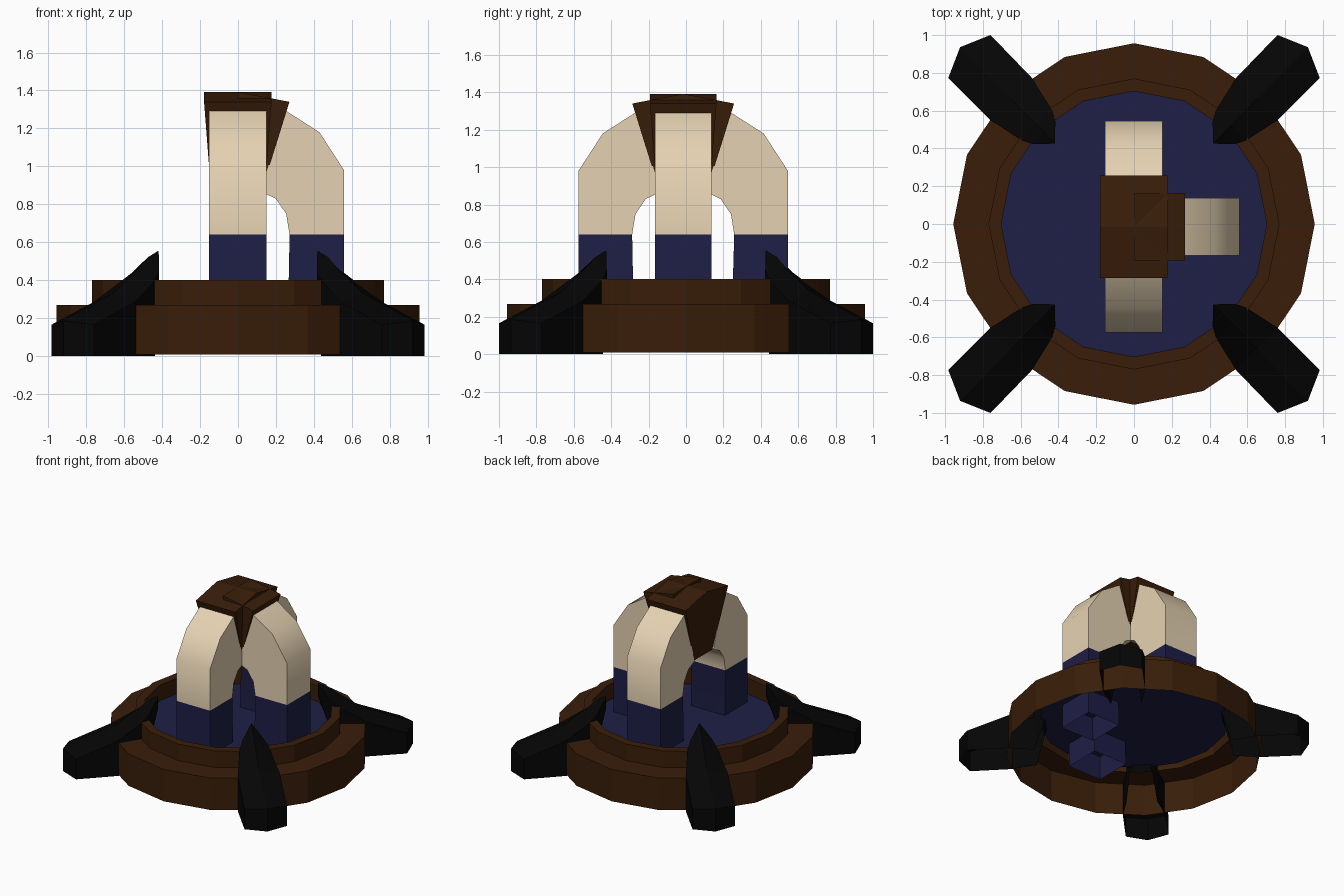
import bpy, bmesh, math
from mathutils import Matrix

if "Cube" in bpy.data.objects:
    bpy.data.objects.remove(bpy.data.objects["Cube"])


def material(name, rgb):
    m = bpy.data.materials.new(name)
    m.diffuse_color = (*rgb, 1)
    m.use_nodes = True
    m.node_tree.nodes["Principled BSDF"].inputs["Base Color"].default_value = m.diffuse_color
    return m


BROWN = material("dark brown", (0.041, 0.0125, 0.0028))
BLUE = material("deep indigo", (0.0135, 0.0130, 0.062))
CREAM = material("cream stone", (0.78, 0.64, 0.445))
BLACK = material("black", (0.0015, 0.0015, 0.0015))
CY = -0.015  # centre line of the arches


def make(name, verts, faces, mats, matrix=None, smooth=None):
    bm = bmesh.new()
    vs = [bm.verts.new(v) for v in verts]
    for f in faces:
        bm.faces.new([vs[i] for i in f])
    if matrix:
        bm.transform(matrix)
    bmesh.ops.recalc_face_normals(bm, faces=bm.faces)
    me = bpy.data.meshes.new(name)
    bm.to_mesh(me)
    bm.free()
    ob = bpy.data.objects.new(name, me)
    bpy.context.collection.objects.link(ob)
    for m in mats:
        me.materials.append(m)
    if smooth:
        bpy.ops.object.select_all(action='DESELECT')
        ob.select_set(True)
        bpy.context.view_layer.objects.active = ob
        bpy.ops.object.shade_smooth_by_angle(angle=math.radians(smooth))
    return ob


# Stepped base ring, a 16-sided shell open underneath
N = 16
FLOOR = 0.275
profile = [(0.957, 0.008), (0.957, 0.268), (0.77, 0.268), (0.77, 0.402), (0.703, 0.402), (0.703, FLOOR)]


def circle(r, z):
    return [(r * math.cos(math.tau * i / N), r * math.sin(math.tau * i / N), z) for i in range(N)]


verts = [v for r, z in profile for v in circle(r, z)]
faces = [(k * N + i, k * N + (i + 1) % N, (k + 1) * N + (i + 1) % N, (k + 1) * N + i)
         for k in range(len(profile) - 1) for i in range(N)]
make("base_ring", verts, faces, [BROWN])

# Sunken floor
make("floor", circle(0.71, FLOOR), [tuple(range(N))], [BLUE])


# Half arches: indigo foot below, cream curve above
def half_arch(name, angle, foot):
    hw = 0.152
    outer = [(0.56, foot), (0.56, 0.64), (0.56, 0.98), (0.43, 1.18), (0.25, 1.295)]
    inner = [(0.262, foot), (0.273, 0.64), (0.255, 0.75), (0.20, 0.83), (0.12, 0.868)]
    vs = []
    for (ro, zo), (ri, zi) in zip(outer, inner):
        vs += [(ro, -hw, zo), (ro, hw, zo), (ri, hw, zi), (ri, -hw, zi)]
    n = len(outer)
    fs = [(k * 4 + i, k * 4 + (i + 1) % 4, k * 4 + 4 + (i + 1) % 4, k * 4 + 4 + i)
          for k in range(n - 1) for i in range(4)]
    fs.append(tuple(range(n * 4 - 4, n * 4)))
    ob = make(name, vs, fs, [CREAM, BLUE],
              Matrix.Translation((-0.001, CY, 0)) @ Matrix.Rotation(angle, 4, 'Z'), 35)
    for p in ob.data.polygons:
        p.material_index = 1 if p.center.z < 0.64 else 0


half_arch("right_arch", 0, 0.08)
half_arch("back_arch", math.pi / 2, FLOOR)
half_arch("front_arch", -math.pi / 2, 0.08)


# Keystones: wedges that taper downward, with a low ridge on top
def keystone(name, angle, half):
    prof = [(-0.125, 0.865), (0.125, 0.865), (0.272, 1.34), (0, 1.392), (-0.272, 1.34)]
    if half:
        prof = [(0, 0.865)] + prof[1:4]
    n = len(prof)
    vs = []
    for side in (-1, 1):
        for r, z in prof:
            w = 0.178 if z > 1.3 else 0.141
            vs.append((r, side * w, z))
    fs = [tuple(range(n)), tuple(range(n, 2 * n))]
    fs += [(i, (i + 1) % n, (i + 1) % n + n, i + n) for i in range(n)]
    make(name, vs, fs, [BROWN], Matrix.Translation((-0.001, CY, 0)) @ Matrix.Rotation(angle, 4, 'Z'))


keystone("main_keystone", math.pi / 2, False)
keystone("side_keystone", 0, True)

# Four claw-like legs at the corners, hollow underneath
# (side r, ridge r, half width, side z, ridge z, bottom z)
stations = [(1.245, 1.315, 0.16, 0.165, 0.185, 0.0),
            (0.93, 0.93, 0.157, 0.285, 0.335, 0.0),
            (0.74, 0.74, 0.115, 0.40, 0.47, 0.0),
            (0.68, 0.68, 0.085, 0.45, 0.52, 0.22),
            (0.605, 0.60, 0.008, 0.545, 0.555, 0.45)]
verts = []
for rs, rr, w, zs, zr, zb in stations:
    verts += [(rs, -w, zb), (rs, -w, zs), (rr, 0, zr), (rs, w, zs), (rs, w, zb), (rr, 0, zb)]
last = len(stations) - 1
faces = [(k * 6 + i, k * 6 + (i + 1) % 6, k * 6 + 6 + (i + 1) % 6, k * 6 + 6 + i)
         for k in range(last) for i in range(6) if i < 4 or k > 2]
faces += [(0, 1, 2, 5), (5, 2, 3, 4), tuple(range(last * 6, last * 6 + 6))]
for i, name in enumerate(("back_right_leg", "back_left_leg", "front_left_leg", "front_right_leg")):
    turn = Matrix.Rotation(math.pi / 4 + i * math.pi / 2, 4, 'Z')
    make(name, verts, faces, [BLACK], Matrix.Diagonal((0.99, 1.007, 1, 1)) @ turn)
